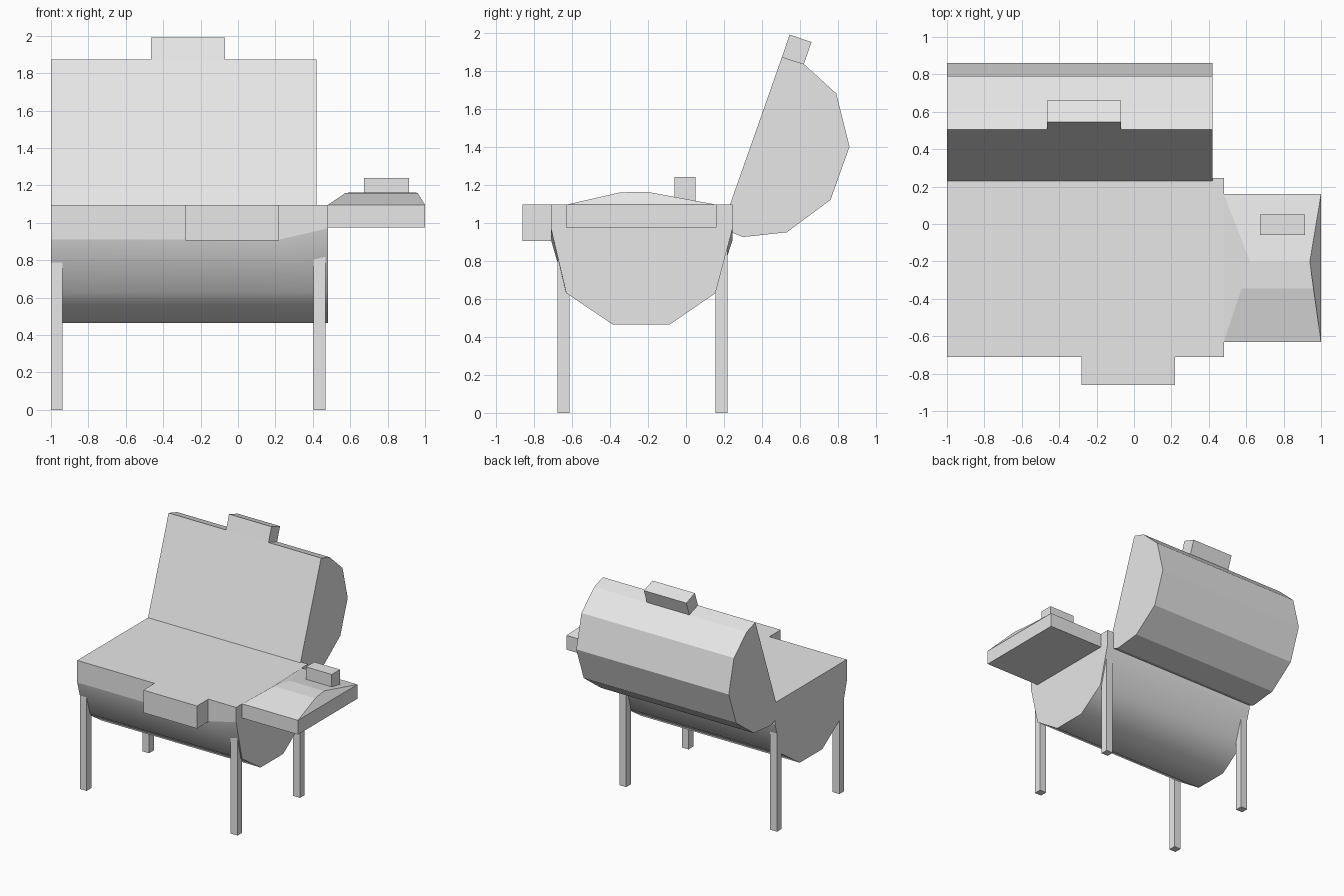
import bpy
import bmesh
import math

cube = bpy.data.objects.get("Cube")
if cube:
    bpy.data.objects.remove(cube, do_unlink=True)

grey = bpy.data.materials.new("light_grey")
grey.use_nodes = True
grey.diffuse_color = (0.8, 0.8, 0.8, 1)
grey.node_tree.nodes["Principled BSDF"].inputs["Base Color"].default_value = (0.8, 0.8, 0.8, 1)


def loft(name, rings):
    """Skin a series of matching closed rings and cap both ends."""
    bm = bmesh.new()
    loops = [[bm.verts.new(p) for p in ring] for ring in rings]
    for a, b in zip(loops, loops[1:]):
        n = len(a)
        for i in range(n):
            j = (i + 1) % n
            bm.faces.new((a[i], a[j], b[j], b[i]))
    bm.faces.new(loops[0])
    bm.faces.new(loops[-1])
    bmesh.ops.recalc_face_normals(bm, faces=bm.faces)
    mesh = bpy.data.meshes.new(name)
    bm.to_mesh(mesh)
    bm.free()
    mesh.materials.append(grey)
    obj = bpy.data.objects.new(name, mesh)
    bpy.context.collection.objects.link(obj)
    return obj


def section(x, profile):
    return [(x, y, z) for y, z in profile]


def extrude(name, x0, x1, profile):
    return loft(name, [section(x0, profile), section(x1, profile)])


def box(name, x0, x1, y0, y1, z0, z1):
    return extrude(name, x0, x1, [(y0, z0), (y1, z0), (y1, z1), (y0, z1)])


# Body: bowl and rim share a seam that rises near the shelf
FRONT, BACK, TOP = -0.71, 0.245, 1.095
seam = [(-1, 0.91), (0.22, 0.91), (0.48, 0.97)]
belly = [(-0.63, 0.63), (-0.385, 0.465), (-0.085, 0.465), (0.155, 0.63)]

bowl = loft("bowl", [section(x, [(FRONT, z)] + belly + [(BACK, z)]) for x, z in seam])
loft("rim", [section(x, [(FRONT, z), (BACK, z), (BACK, TOP), (FRONT, TOP)]) for x, z in seam])

bpy.context.view_layer.objects.active = bowl
bowl.select_set(True)
bpy.ops.object.shade_smooth_by_angle(angle=math.radians(45))
bowl.select_set(False)

box("body_handle", -0.28, 0.22, -0.86, FRONT, 0.905, TOP)

# Open lid with its handle
lid_profile = [(0.187, 0.97), (0.505, 1.872), (0.62, 1.835), (0.79, 1.68),
               (0.86, 1.40), (0.76, 1.12), (0.53, 0.95), (0.30, 0.925)]
extrude("lid", -1, 0.42, lid_profile)
extrude("lid_handle", -0.465, -0.07,
        [(0.505, 1.872), (0.545, 1.99), (0.66, 1.95), (0.62, 1.835)])

# Legs
for side, x in (("right", -1), ("left", 0.405)):
    for end, y in (("front", -0.675), ("back", 0.155)):
        box(f"{end}_{side}_leg", x, x + 0.063, y, y + 0.063, 0, 0.88)

# Side shelf with a sloped top
def shelf_ring(z):
    return [(0.48, -0.63, z), (1, -0.63, z), (1, 0.16, z), (0.48, 0.16, z)]


crown = [(0.575, -0.345, 1.16), (0.96, -0.345, 1.16), (0.94, -0.2, 1.162), (0.62, -0.2, 1.162)]
loft("side_shelf", [shelf_ring(0.975), shelf_ring(TOP), crown])
box("shelf_block", 0.675, 0.915, -0.06, 0.05, 1.09, 1.24)
